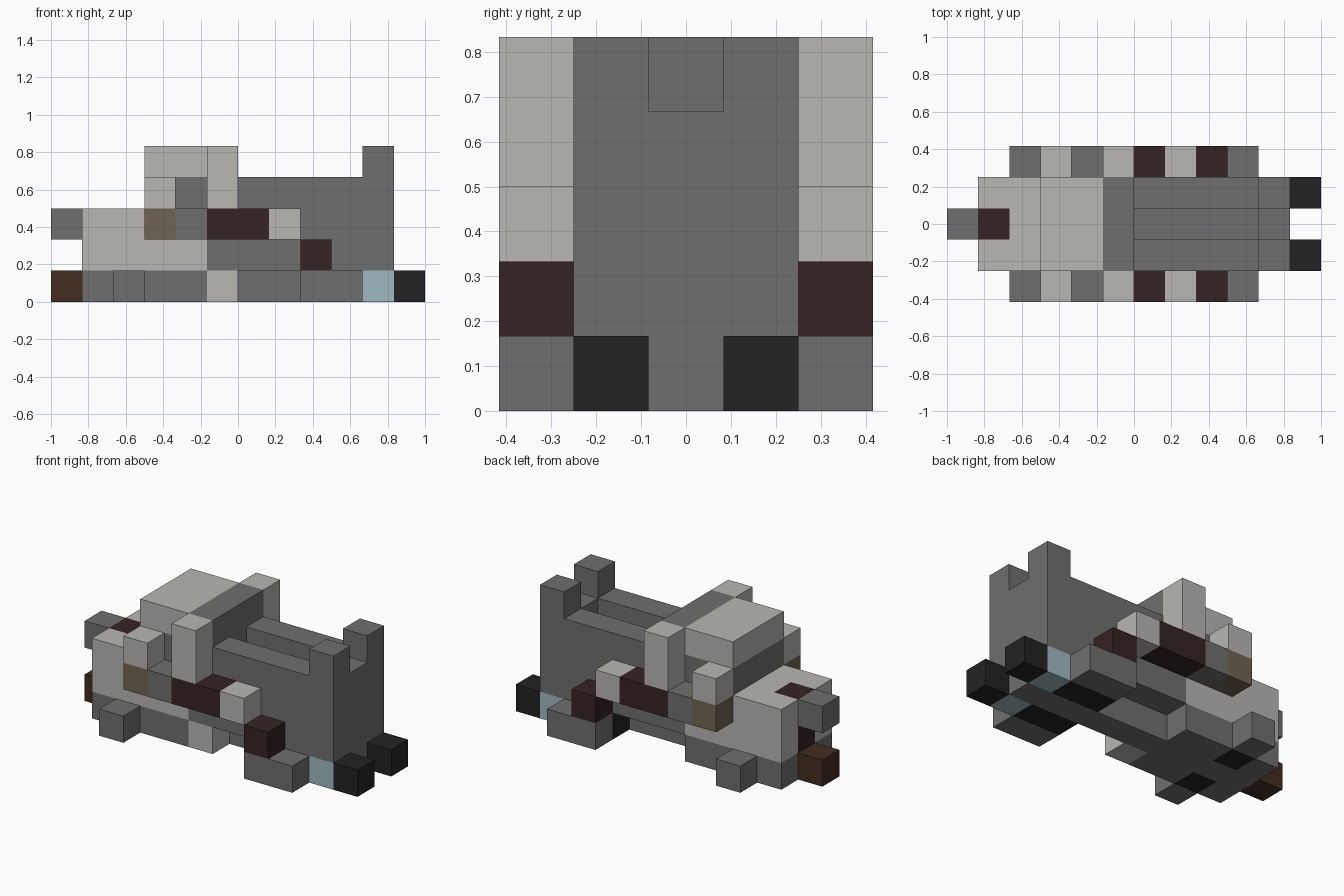
import bpy
import bmesh
from mathutils import Vector

cube = bpy.data.objects.get("Cube")
if cube:
    bpy.data.objects.remove(cube, do_unlink=True)

U = 1 / 6  # size of one block


def linear(c):
    c /= 255
    return c / 12.92 if c <= 0.04045 else ((c + 0.055) / 1.055) ** 2.4


def material(name, r, g, b):
    m = bpy.data.materials.new(name)
    m.use_nodes = True
    col = (linear(r), linear(g), linear(b), 1)
    m.diffuse_color = col
    m.node_tree.nodes["Principled BSDF"].inputs["Base Color"].default_value = col
    return m


GREY = material("mid grey", 111, 111, 111)
LIGHT = material("pale stone", 185, 183, 179)
MAROON = material("dark maroon", 53, 34, 35)
BLACK = material("black", 34, 34, 34)
BLUE = material("pale blue", 160, 184, 193)
TAN = material("dull tan", 110, 100, 83)
BROWN = material("dark brown", 67, 44, 33)


def block(name, mat, x, y, z):
    """Box spanning block ranges: x from the nose, y from the right side, z from the ground."""
    lo = Vector((x[0] - 6, y[0] - 2.5, z[0])) * U
    hi = Vector((x[1] - 6, y[1] - 2.5, z[1])) * U
    bm = bmesh.new()
    bmesh.ops.create_cube(bm, size=1)
    for v in bm.verts:
        v.co = (lo + hi) / 2 + v.co * (hi - lo)
    mesh = bpy.data.meshes.new(name)
    bm.to_mesh(mesh)
    bm.free()
    mesh.materials.append(mat)
    bpy.context.collection.objects.link(bpy.data.objects.new(name, mesh))


def pair(name, mat, x, y, z):
    """A block and its twin on the other side."""
    block(name + "_near", mat, x, y, z)
    block(name + "_far", mat, x, (5 - y[1], 5 - y[0]), z)


OUTER, INNER, MID, BODY = (0, 1), (1, 2), (2, 3), (1, 4)

# Undercarriage
block("chassis_spine", GREY, (1, 11), MID, (0, 1))
pair("front_chassis_rail", GREY, (1, 2), INNER, (0, 1))
pair("front_axle", BLACK, (2, 3), INNER, (0, 1))
pair("middle_chassis_rail", GREY, (3, 5), INNER, (0, 1))
block("side_step", LIGHT, (5, 6), INNER, (0, 1))
pair("rear_axle", BLACK, (8, 10), INNER, (0, 1))
pair("tail_light", BLUE, (10, 11), INNER, (0, 1))
pair("exhaust", BLACK, (11, 12), INNER, (0, 1))
pair("front_wheel", GREY, (2, 3), OUTER, (0, 1))
pair("rear_wheel", GREY, (8, 10), OUTER, (0, 1))

# Nose
block("front_bumper", BROWN, (0, 1), MID, (0, 1))
block("nose_lamp", GREY, (0, 1), MID, (2, 3))
block("nose_grille", MAROON, (1, 2), MID, (1, 3))
pair("nose_side", LIGHT, (1, 2), INNER, (1, 3))
block("hood", LIGHT, (2, 3), BODY, (1, 3))

# Cab
block("cab_base", LIGHT, (3, 5), BODY, (1, 2))
block("cab_windows", GREY, (3, 5), BODY, (2, 4))
block("cab_roof", LIGHT, (3, 5), BODY, (4, 5))
block("cab_rear", GREY, (5, 6), BODY, (1, 5))

# Rear bed with a sunken channel and two tail posts
block("bed_floor", GREY, (6, 10), BODY, (1, 3))
pair("bed_wall", GREY, (6, 10), INNER, (3, 4))
block("tailgate", GREY, (10, 11), BODY, (1, 4))
pair("tail_post", GREY, (10, 11), INNER, (4, 5))

# Side fittings
pair("side_lamp", TAN, (3, 4), OUTER, (2, 3))
pair("side_mirror", LIGHT, (3, 4), OUTER, (3, 4))
pair("side_bracket", GREY, (4, 5), OUTER, (2, 3))
pair("side_skirt", MAROON, (5, 7), OUTER, (2, 3))
pair("side_stack", LIGHT, (5, 6), OUTER, (3, 5))
pair("side_box", LIGHT, (7, 8), OUTER, (2, 3))
pair("rear_fender", MAROON, (8, 9), OUTER, (1, 2))
